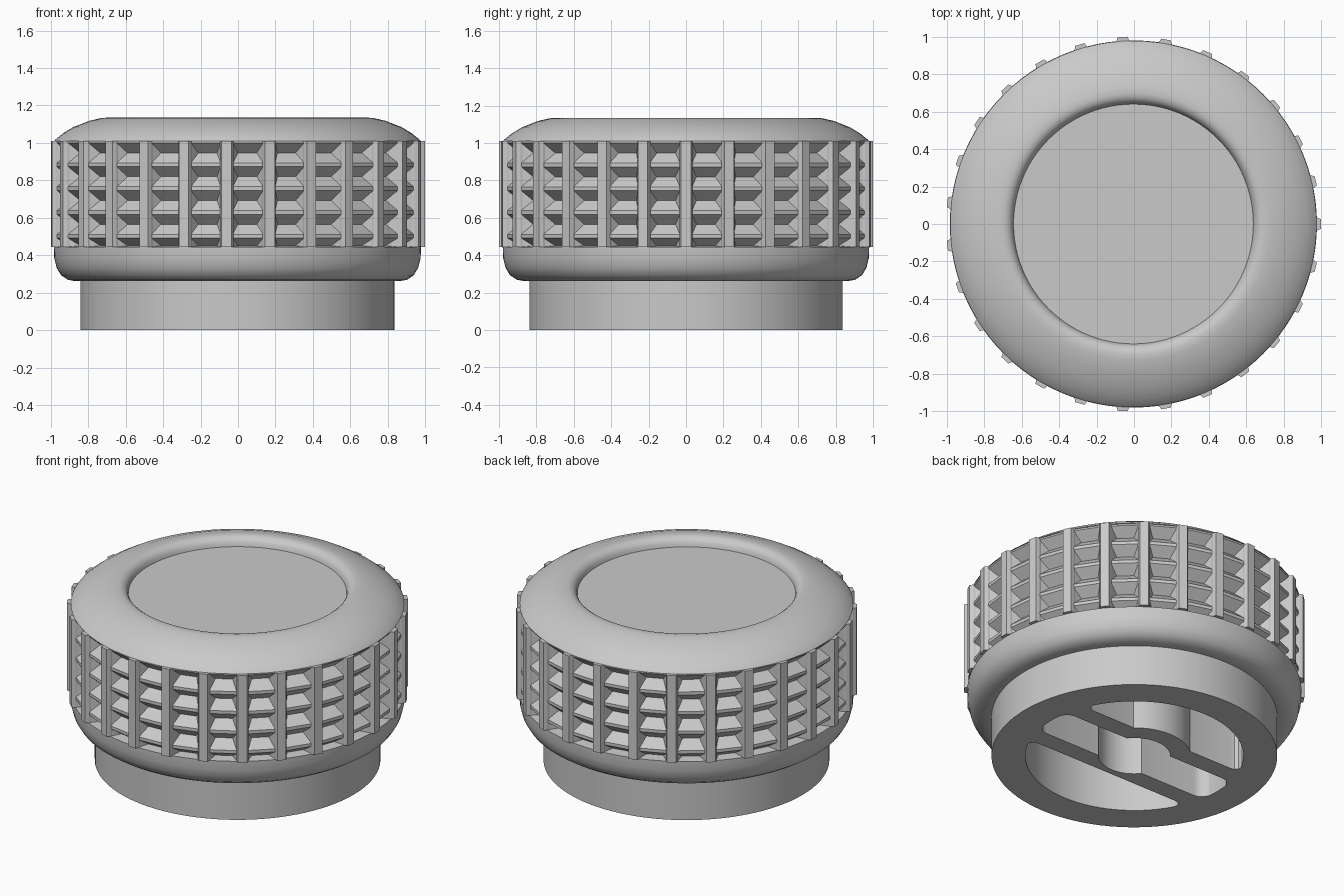
import bpy
from math import sin, cos, tau, asin, radians
from mathutils import Matrix

if "Cube" in bpy.data.objects:
    bpy.data.objects.remove(bpy.data.objects["Cube"])

COLOUR = (0.59, 0.59, 0.59, 1)
grey = bpy.data.materials.new("plain grey")
grey.use_nodes = True
grey.diffuse_color = COLOUR
grey.node_tree.nodes["Principled BSDF"].inputs["Base Color"].default_value = COLOUR

BAND_LOW, BAND_HIGH = 0.445, 1.01
RIBS = 27
STEP = tau / RIBS
AXIS_X = -0.003  # the odd rib count puts the axis just off centre


def make(name, verts, faces, smooth=False):
    mesh = bpy.data.meshes.new(name)
    mesh.from_pydata(verts, [], faces)
    mesh.materials.append(grey)
    obj = bpy.data.objects.new(name, mesh)
    obj.location.x = AXIS_X
    bpy.context.collection.objects.link(obj)
    if smooth:
        bpy.ops.object.select_all(action='DESELECT')
        obj.select_set(True)
        bpy.context.view_layer.objects.active = obj
        bpy.ops.object.shade_smooth_by_angle(angle=radians(32))
    return obj


def lathe(name, profile, n=96):
    """Revolve an (r, z) profile; ends are closed with flat discs."""
    verts = [(r * cos(tau * i / n), r * sin(tau * i / n), z)
             for r, z in profile for i in range(n)]
    faces = []
    for k in range(len(profile) - 1):
        for i in range(n):
            j = (i + 1) % n
            faces.append((k * n + i, k * n + j, (k + 1) * n + j, (k + 1) * n + i))
    last = (len(profile) - 1) * n
    faces.append(tuple(range(last, last + n)))
    faces.append(tuple(reversed(range(n))))
    return make(name, verts, faces, True)


def prism(name, outline, low, high, smooth=False):
    """Extrude a counter-clockwise outline vertically."""
    n = len(outline)
    verts = [(x, y, z) for z in (low, high) for x, y in outline]
    faces = [tuple(reversed(range(n))), tuple(range(n, 2 * n))]
    faces += [(i, (i + 1) % n, n + (i + 1) % n, n + i) for i in range(n)]
    return make(name, verts, faces, smooth)


def arc(radius, start, end, n=16):
    return [(radius * cos(start + (end - start) * i / n),
             radius * sin(start + (end - start) * i / n)) for i in range(n + 1)]


# Body: cavity, collar, rounded skirt, recessed band core, domed cap, sunken disc
lathe("knob_body", [
    (0.64, 0.9), (0.64, 0), (0.838, 0), (0.838, 0.262),
    (0.865, 0.262), (0.905, 0.269), (0.941, 0.293), (0.965, 0.333), (0.978, 0.385),
    (0.98, BAND_LOW), (0.9, BAND_LOW), (0.9, BAND_HIGH), (0.978, BAND_HIGH),
    (0.972, 1.018), (0.93, 1.052), (0.875, 1.085), (0.79, 1.118), (0.73, 1.132),
    (0.695, 1.135), (0.672, 1.129), (0.656, 1.117), (0.645, 1.1), (0.64, 1.079)])

# Grip ridges: rows of (height, radius, half angle) between neighbouring ribs
PITCH = 0.127


def crest(z):
    return (z, 0.975, 0.083)


def valley(z):
    return (z, 0.915, 0.055)


rows = [crest(BAND_LOW), valley(BAND_LOW + 0.006)]
for i in range(4):
    z = BAND_HIGH - PITCH * (4 - i)
    rows += [crest(z - 0.01), crest(z + 0.01), valley(z + PITCH / 2)]
rows += [crest(BAND_HIGH - 0.01), crest(BAND_HIGH)]

verts, faces = [], []
for s in range(RIBS):
    mid = (s + 0.5) * STEP
    base = len(verts)
    for z, r, half in rows:
        for a in (mid - half, mid + half):
            verts.append((r * cos(a), r * sin(a), z))
    for k in range(len(rows) - 1):
        b = base + 2 * k
        faces.append((b, b + 1, b + 3, b + 2))
        if k and rows[k][1] < rows[k - 1][1]:
            faces.append((b - 2, b, b + 2))
            faces.append((b - 1, b + 3, b + 1))
make("grip_ridges", verts, faces)

# Upright ribs around the band
for s in range(RIBS):
    rib = prism("grip_rib", [(0.91, -0.038), (0.978, -0.035), (1.0, -0.026),
                             (1.0, 0.026), (0.978, 0.035), (0.91, 0.038)],
                BAND_LOW, BAND_HIGH)
    rib.data.transform(Matrix.Rotation(s * STEP, 4, 'Z'))

# Underside webs flanking the central slot, with a round shaft hole between them
IN_X, OUT_X, HOLE, HUB = 0.13, 0.25, 0.21, 0.33
hole_angle = asin((HOLE ** 2 - IN_X ** 2) ** 0.5 / HOLE)
hub_angle = asin((HUB ** 2 - OUT_X ** 2) ** 0.5 / HUB)
# Flared web end, running from the outer side round to the slot side
end = [(OUT_X, 0.525), (0.257, 0.55), (0.277, 0.566), (0.31, 0.565),
       (0.19, 0.615), (0.07, 0.638), (0.1, 0.622), (0.122, 0.6), (IN_X, 0.57)]
for name, bulge, turn in (("plain_web", False, -90), ("hub_web", True, 90)):
    outline = [(x, -y) for x, y in reversed(end)]
    if bulge:
        outline += arc(HUB, -hub_angle, hub_angle)
    outline += end + arc(HOLE, hole_angle, -hole_angle)
    web = prism(name, outline, 0, 0.9, True)
    web.data.transform(Matrix.Rotation(radians(turn), 4, 'Z'))
